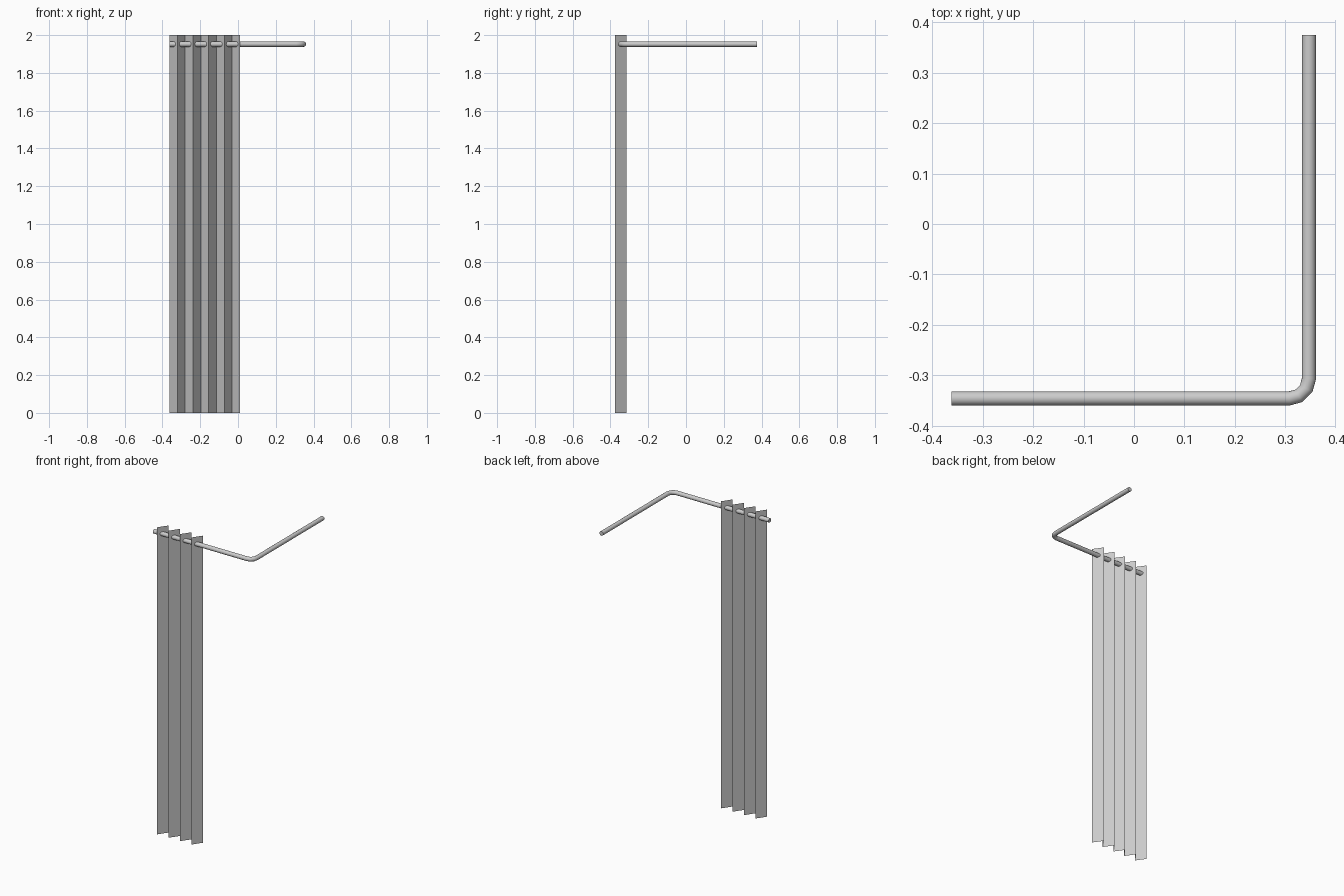
import bpy
import bmesh
import math

cube = bpy.data.objects.get("Cube")
if cube:
    bpy.data.objects.remove(cube, do_unlink=True)


def make_material(name, value):
    mat = bpy.data.materials.new(name)
    mat.use_nodes = True
    colour = (value, value, value, 1)
    mat.diffuse_color = colour
    mat.node_tree.nodes["Principled BSDF"].inputs["Base Color"].default_value = colour
    return mat


grey = make_material("light grey", 0.6)

# Curtain: one pleated sheet, folding between a back and a front line
LEFT, RIGHT, FOLDS = -0.362, 0.01, 9
BACK, FRONT, HEIGHT = -0.315, -0.375, 2.0

bm = bmesh.new()
columns = []
for i in range(FOLDS + 1):
    x = LEFT + (RIGHT - LEFT) * i / FOLDS
    y = FRONT if i % 2 else BACK
    columns.append([bm.verts.new((x, y, z)) for z in (0, HEIGHT)])
for a, b in zip(columns, columns[1:]):
    bm.faces.new((a[0], b[0], b[1], a[1]))
mesh = bpy.data.meshes.new("curtain")
bm.to_mesh(mesh)
bm.free()
mesh.materials.append(grey)
curtain = bpy.data.objects.new("curtain", mesh)
bpy.context.collection.objects.link(curtain)

# Rail: round tube with one rounded corner
RAIL_Z, RAIL_X, RAIL_Y, BEND, STEPS = 1.952, 0.347, -0.346, 0.04, 3
path = [(LEFT, RAIL_Y)]
for i in range(STEPS + 1):
    a = math.radians(-90 + 90 * i / STEPS)
    path.append((RAIL_X - BEND + BEND * math.cos(a),
                 RAIL_Y + BEND + BEND * math.sin(a)))
path.append((RAIL_X, 0.375))

curve = bpy.data.curves.new("rail", "CURVE")
curve.dimensions = "3D"
curve.bevel_depth = 0.014
curve.bevel_resolution = 6
curve.use_fill_caps = True
spline = curve.splines.new("POLY")
spline.points.add(len(path) - 1)
for point, (x, y) in zip(spline.points, path):
    point.co = (x, y, RAIL_Z, 1)
curve.materials.append(grey)
rail = bpy.data.objects.new("rail", curve)
bpy.context.collection.objects.link(rail)

bpy.ops.object.select_all(action="DESELECT")
rail.select_set(True)
bpy.context.view_layer.objects.active = rail
bpy.ops.object.convert(target="MESH")
bpy.ops.object.shade_smooth_by_angle(angle=math.radians(40))
